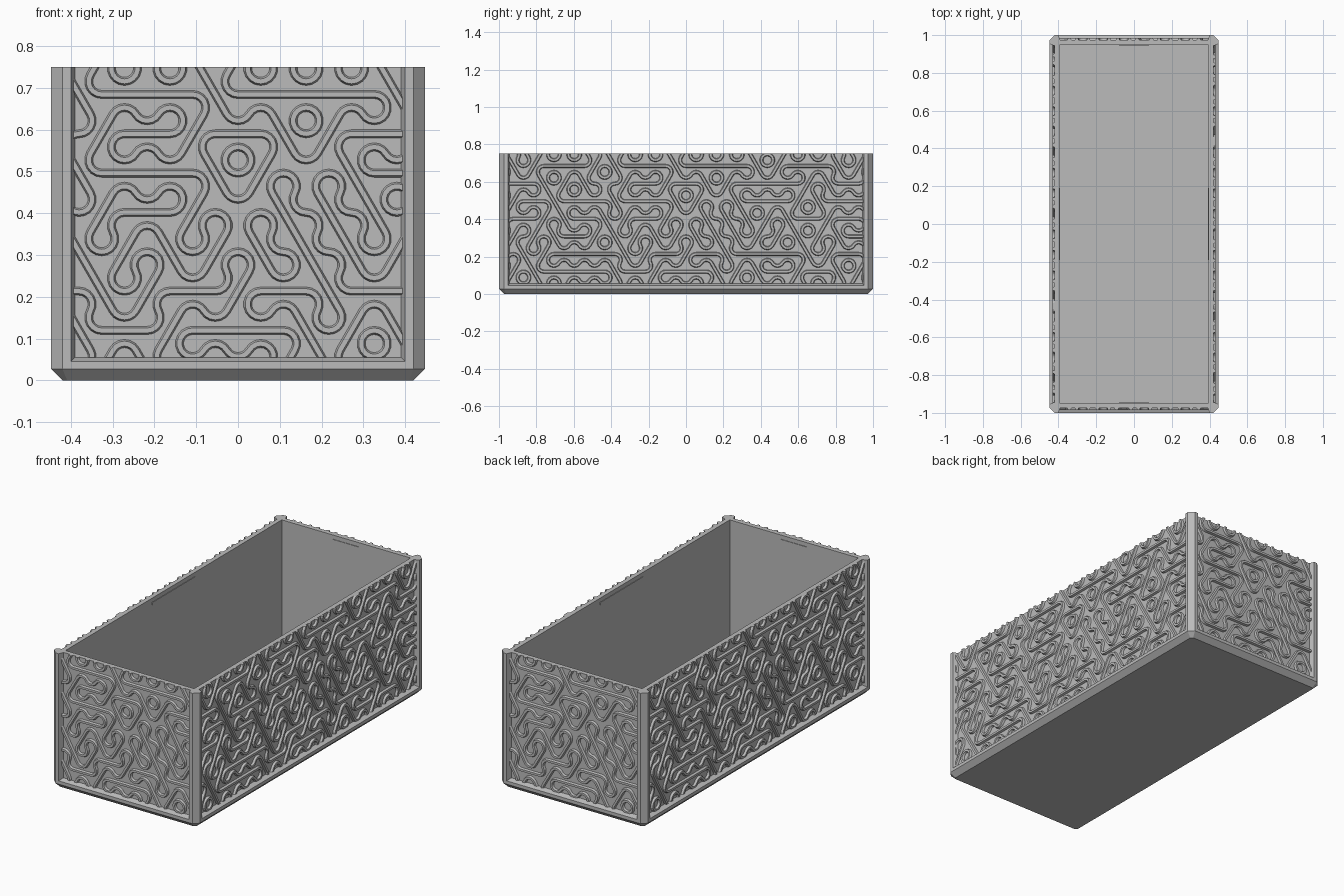
import bpy, bmesh
from math import sin, cos, pi, sqrt, radians
from mathutils import Vector, Matrix

cube = bpy.data.objects.get("Cube")
if cube:
    bpy.data.objects.remove(cube, do_unlink=True)

# Overall sizes
HX, HY, TOP = 0.447, 1.0, 0.75
CH = 0.027                 # chamfer and panel recess
FLOOR = 0.055
POST = 0.057               # post width measured from the corner
WALL = 0.025

grey = bpy.data.materials.new("plain_grey")
grey.use_nodes = True
grey.diffuse_color = (0.5, 0.5, 0.5, 1)
grey.node_tree.nodes["Principled BSDF"].inputs["Base Color"].default_value = (0.5, 0.5, 0.5, 1)


def finish(bm, name):
    bmesh.ops.recalc_face_normals(bm, faces=bm.faces[:])
    mesh = bpy.data.meshes.new(name)
    bm.to_mesh(mesh)
    bm.free()
    mesh.materials.append(grey)
    ob = bpy.data.objects.new(name, mesh)
    bpy.context.collection.objects.link(ob)
    return ob


def loft(rings, name):
    """Skin closed rings of points and cap both ends."""
    bm = bmesh.new()
    loops = [[bm.verts.new(p) for p in ring] for ring in rings]
    n = len(loops[0])
    for a, b in zip(loops, loops[1:]):
        for i in range(n):
            j = (i + 1) % n
            bm.faces.new((a[i], a[j], b[j], b[i]))
    bm.faces.new(loops[0])
    bm.faces.new(loops[-1])
    return finish(bm, name)


def block(x0, x1, y0, y1, z0, z1, name):
    ring = [(x0, y0), (x1, y0), (x1, y1), (x0, y1)]
    return loft([[(x, y, z) for x, y in ring] for z in (z0, z1)], name)


def octagon(inset, z):
    x, y = HX - inset, HY - inset
    c = CH - inset * (2 - sqrt(2))
    return [(x - c, -y, z), (x, c - y, z), (x, y - c, z), (x - c, y, z),
            (c - x, y, z), (-x, y - c, z), (-x, c - y, z), (c - x, -y, z)]


# Base with chamfered underside and sloped rail
loft([octagon(CH, 0), octagon(0, CH), octagon(0, 0.045), octagon(CH, FLOOR)], "base")

# Corner posts
section = [(CH, 0), (0.047, 0), (POST, CH), (0.051, 0.05), (CH, POST), (0, 0.047), (0, CH)]
for sx, xn in ((1, "left"), (-1, "right")):
    for sy, yn in ((-1, "front"), (1, "back")):
        loft([[(sx * (HX - a), sy * (HY - b), z) for a, b in section]
              for z in (0.04, TOP)], f"{yn}_{xn}_post")

# Pattern tiles: a dash or slash is a straight rib with two bends, letters Y and A are three bends
ROWS = ["/N/YN" "N/YN/YYN-" "/N/NY",
        "-N/--/" "N--N---N" "/--N/-",
        "--N/N" "Y/-/-N/--" "-/N-/",
        "N/-N--" "N--N/YN-" "-/N--N",
        "/-/N-" "N/-/YNNN/" "N-/-N",
        "N//N-/" "N/N/NNN/" "/N/N-/",
        "/N/--" "-N/-/-N--" "-N/-N",
        "N/N---" "N-/--N/N" "-/-N/N",
        "/-N/Y" "Y/NY-/N-Y" "/NN/-"]
BENDS = {"Y": (90, 210, 330), "A": (30, 150, 270), "-": (90, 270), "/": (150, 330), "N": (30, 210)}
LINES = {"-": 0, "/": 60, "N": 120}
PITCH = 0.0941
SIDE = PITCH / 1.5
WIDE = SIDE * sqrt(3)
STEPS = 6


def direction(deg):
    return Vector((cos(radians(deg)), sin(radians(deg))))


def tile_ribs(kind, c):
    """Yield each rib of a tile as a list of (point, sideways direction)."""
    for a in BENDS[kind]:
        hub = c + SIDE * direction(a)
        angles = [a + 120 + 120 * i / STEPS for i in range(STEPS + 1)]
        yield [(hub + SIDE / 2 * direction(t), direction(t)) for t in angles]
    if kind in LINES:
        d, n = direction(LINES[kind]), direction(LINES[kind] + 90)
        yield [(c - d * WIDE / 2, n), (c + d * WIDE / 2, n)]


def relief(half, dist, turn, name):
    bm = bmesh.new()
    shape = [(-0.0105, -0.002), (-0.006, 0.012), (0.006, 0.012), (0.0105, -0.002)]
    for r, row in enumerate(ROWS):
        for i, kind in enumerate(row):
            c = Vector(((i - (len(row) - 1) / 2) * WIDE, 0.778 - r * PITCH))
            if abs(c.x) > half + WIDE:
                continue
            for rib in tile_ribs(kind, c):
                prev = None
                for p, n in rib:
                    ring = []
                    for off, d in shape:
                        q = p + n * off
                        ring.append(bm.verts.new((q.x, -dist - d, q.y)))
                    if prev:
                        for k in range(4):
                            j = (k + 1) % 4
                            bm.faces.new((prev[k], prev[j], ring[j], ring[k]))
                    prev = ring
    bmesh.ops.remove_doubles(bm, verts=bm.verts[:], dist=0.0002)
    # Trim to the panel and close the cut ends
    for co, no in (((half, 0, 0), (1, 0, 0)), ((-half, 0, 0), (-1, 0, 0)),
                   ((0, 0, TOP), (0, 0, 1)), ((0, 0, FLOOR), (0, 0, -1))):
        bmesh.ops.bisect_plane(bm, geom=bm.verts[:] + bm.edges[:] + bm.faces[:],
                               plane_co=co, plane_no=no, clear_outer=True)
    bmesh.ops.holes_fill(bm, edges=[e for e in bm.edges if e.is_boundary], sides=0)
    bm.transform(Matrix.Rotation(turn * pi / 2, 4, "Z"))
    finish(bm, name)


# Four walls, each with its relief and a thin strip inside the rim
for turn, side in enumerate(("front", "left", "back", "right")):
    across, out = (HX, HY) if turn % 2 == 0 else (HY, HX)
    strip = 0.08 if turn % 2 == 0 else 0.19
    face = out - CH
    inner = face - WALL
    wall = block(-across + 0.04, across - 0.04, -face, -inner, 0.05, TOP, side + "_wall")
    trim = block(-strip, strip, -inner - 0.001, -inner + 0.003, 0.712, 0.727, side + "_inner_strip")
    for ob in (wall, trim):
        ob.data.transform(Matrix.Rotation(turn * pi / 2, 4, "Z"))
    relief(across - POST + 0.004, face, turn, side + "_relief")
